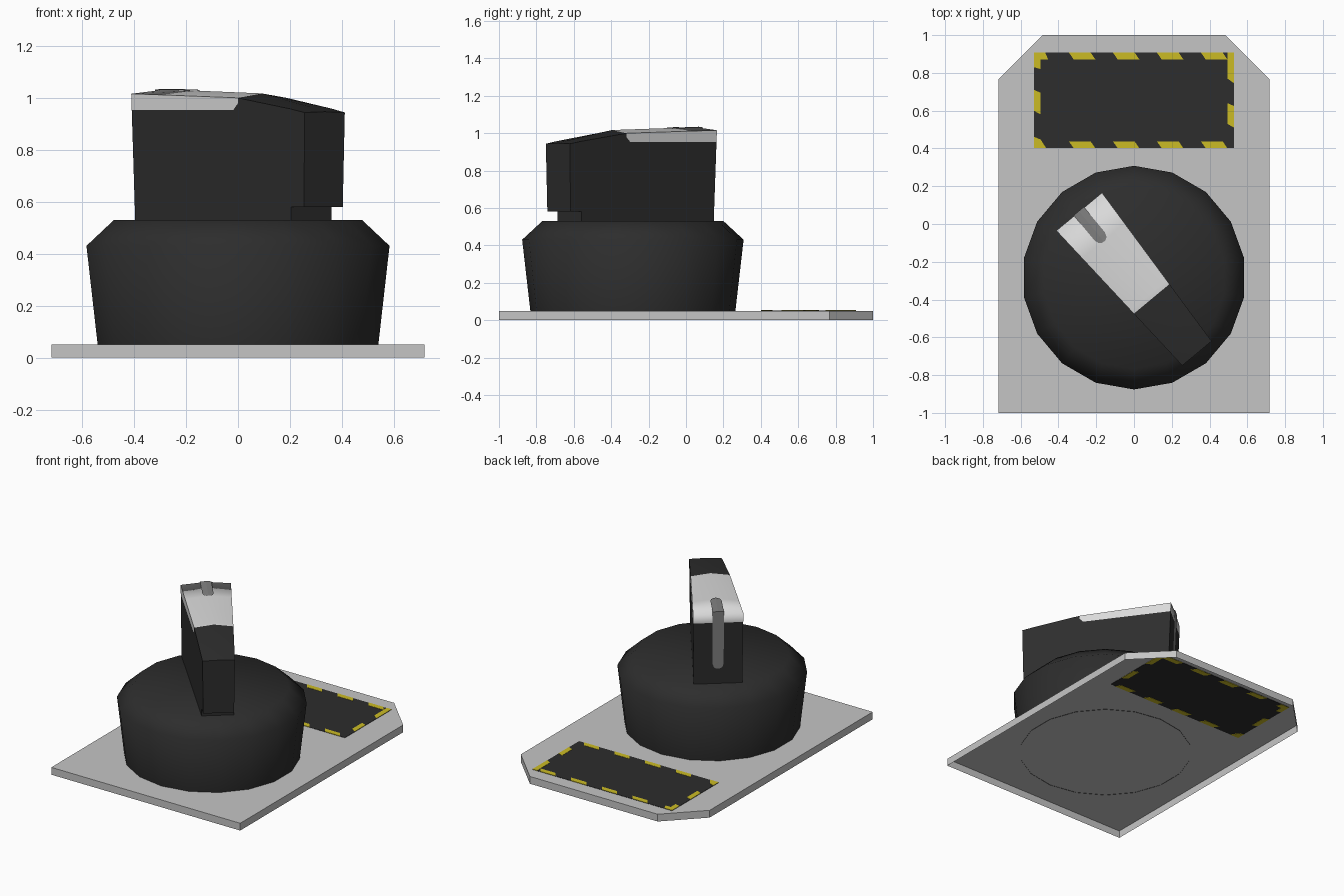
import bpy, bmesh, math
from mathutils import Vector

if "Cube" in bpy.data.objects:
    bpy.data.objects.remove(bpy.data.objects["Cube"])


def material(name, r, g, b):
    m = bpy.data.materials.new(name)
    m.diffuse_color = (r, g, b, 1)
    m.use_nodes = True
    m.node_tree.nodes["Principled BSDF"].inputs["Base Color"].default_value = m.diffuse_color
    return m


PLATE = material("plate grey", 0.56, 0.56, 0.56)
BLACK = material("soft black", 0.026, 0.026, 0.026)
YELLOW = material("warning yellow", 0.6, 0.5, 0.018)
WHITE = material("grip white", 0.7, 0.7, 0.7)
GREY = material("marker grey", 0.22, 0.22, 0.22)


def finish(name, bm, mats):
    bmesh.ops.recalc_face_normals(bm, faces=bm.faces)
    me = bpy.data.meshes.new(name)
    bm.to_mesh(me)
    bm.free()
    for m in mats:
        me.materials.append(m)
    ob = bpy.data.objects.new(name, me)
    bpy.context.collection.objects.link(ob)
    return ob


def prisms(name, outlines, z0, z1, mat, bottom=True):
    bm = bmesh.new()
    for pts in outlines:
        lo = [bm.verts.new((x, y, z0)) for x, y in pts]
        hi = [bm.verts.new((x, y, z1)) for x, y in pts]
        bm.faces.new(hi)
        if bottom:
            bm.faces.new(lo[::-1])
        for i in range(len(pts)):
            j = (i + 1) % len(pts)
            bm.faces.new((lo[i], lo[j], hi[j], hi[i]))
    return finish(name, bm, [mat])


# Base plate: clipped back corners, open underneath
prisms("base_plate", [[(-0.717, -1), (0.717, -1), (0.717, 0.767), (0.485, 1),
                       (-0.485, 1), (-0.717, 0.767)]], 0, 0.05, PLATE, bottom=False)

# Label panel, flush in the plate and visible from both sides
X, Y0, Y1, W = 0.53, 0.402, 0.908, 0.036
prisms("label_panel", [[(-X, Y0), (X, Y0), (X, Y1), (-X, Y1)]], 0.048, 0.052, BLACK)

# Slanted warning dashes around the label
dashes = []
for k in range(4):
    x = -0.345 + 0.233 * k
    dashes.append([(x + 0.025, Y1 - W), (x + 0.14, Y1 - W), (x + 0.115, Y1), (x, Y1)])
    dashes.append([(x + 0.025, Y0), (x + 0.14, Y0), (x + 0.115, Y0 + W), (x, Y0 + W)])
for x, y in ((-X, 0.58), (X - W, 0.51)):
    dashes.append([(x, y + 0.02), (x + W, y), (x + W, y + 0.115), (x, y + 0.13)])
dashes.append([(-X, Y1), (-X, 0.83), (-X + W, 0.82), (-X + W, Y1 - W),
               (-0.455, Y1 - W), (-0.47, Y1)])
dashes.append([(X, Y1), (X - W, Y1), (X - W, 0.77), (X, 0.745)])
dashes.append([(-X, Y0), (-0.465, Y0), (-X + W, Y0 + 0.045), (-X, Y0 + 0.06)])
prisms("warning_dashes", dashes, 0.0465, 0.0535, YELLOW)

# Round knob body, 18 sides with a bevelled rim
SIDES, CY = 18, -0.284
bm = bmesh.new()
rings = []
for r, z in ((0.548, 0.048), (0.592, 0.43), (0.484, 0.53)):
    rings.append([bm.verts.new((r * math.sin(2 * math.pi * i / SIDES),
                                CY + r * math.cos(2 * math.pi * i / SIDES), z))
                  for i in range(SIDES)])
for a, b in zip(rings, rings[1:]):
    for i in range(SIDES):
        j = (i + 1) % SIDES
        bm.faces.new((a[i], a[j], b[j], b[i]))
bm.faces.new(rings[-1])
body = finish("knob_body", bm, [BLACK])
bpy.context.view_layer.objects.active = body
body.select_set(True)
bpy.ops.object.shade_smooth_by_angle(angle=math.radians(60))

# Grip frame: s runs from the back end to the front end, t runs sideways
ORIGIN = Vector((-0.29, 0.065, 0))
ALONG = Vector((0.639, -0.769, 0)).normalized()
SIDE = Vector((-ALONG.y, ALONG.x, 0))
LENGTH = 0.975


def grip_point(s, t, z):
    return ORIGIN + ALONG * s + SIDE * t + Vector((0, 0, z))


def ring_points(s, strip, edge, ridge):
    half = 0.157 - 0.056 * s / LENGTH
    lean = 0.018 if s == 0 else (-0.008 if s == LENGTH else 0)
    pts = []
    for z in (0.528, 0.58, strip, edge):
        f = (edge - z) / (edge - 0.528)       # slight taper towards the base
        pts.append((s + lean * f, half - 0.005 * f, z))
    return ([grip_point(s, -t, z) for s, t, z in pts] + [grip_point(s, 0, ridge)]
            + [grip_point(s, t, z) for s, t, z in reversed(pts)])


# Grip: crowned tapering bar with a white cap and an undercut nose
bm = bmesh.new()
stations = [(0, 0.953, 1.015, 1.03), (0.2, 0.953, 1.01, 1.027), (0.575, 0.953, 1.0, 1.017),
            (0.6, 0.978, 0.999, 1.016), (0.895, 0.93, 0.957, 0.963), (LENGTH, 0.92, 0.943, 0.946)]
rings = [[bm.verts.new(p) for p in ring_points(*st)] for st in stations]
for k, (a, b) in enumerate(zip(rings, rings[1:])):
    nose = k == len(rings) - 2
    for i in range(1 if nose else 0, 7 if nose else 8):
        f = bm.faces.new((a[i], a[i + 1], b[i + 1], b[i]))
        f.material_index = 1 if k < 3 and 2 <= i <= 5 else 0
a, b, c = rings[0], rings[-2], rings[-1]
bm.faces.new((b[1], b[7], c[7], c[1]))          # underside of the nose
bm.faces.new((b[0], b[1], b[7], b[8]))          # recessed stem front
bm.faces.new(c[1:8])                            # nose front
bm.faces.new((a[0], a[1], a[2], a[6], a[7], a[8]))
bm.faces.new(a[2:7]).material_index = 1         # white band on the back
soft = set(a[3:6])
bm.normal_update()
bmesh.ops.recalc_face_normals(bm, faces=bm.faces)
for f in bm.faces:
    f.smooth = True
for e in bm.edges:
    if len(e.link_faces) == 2 and e.calc_face_angle() > 0.5:
        e.smooth = all(v in soft for v in e.verts)
finish("grip", bm, [BLACK, WHITE])

# Pointer marker: thin strip over the back end of the grip, rounded at both ends
bm = bmesh.new()
rows = [(0.205, 1.031, 0.01), (0.195, 1.031, 0.026), (0.17, 1.032, 0.035),
        (-0.004, 1.034, 0.035)]
rows += [(0.018 * (1.015 - z) / 0.487 - 0.004, z, w)
         for z, w in ((0.67, 0.035), (0.645, 0.026), (0.635, 0.01))]
strips = []
for s, z, w in rows:
    drop = 0.1 * w if z > 1 else 0
    strips.append([bm.verts.new(grip_point(s, t, z - (drop if t else 0))) for t in (-w, 0, w)])
for a, b in zip(strips, strips[1:]):
    for i in range(2):
        bm.faces.new((a[i], a[i + 1], b[i + 1], b[i]))
finish("pointer_marker", bm, [GREY])
